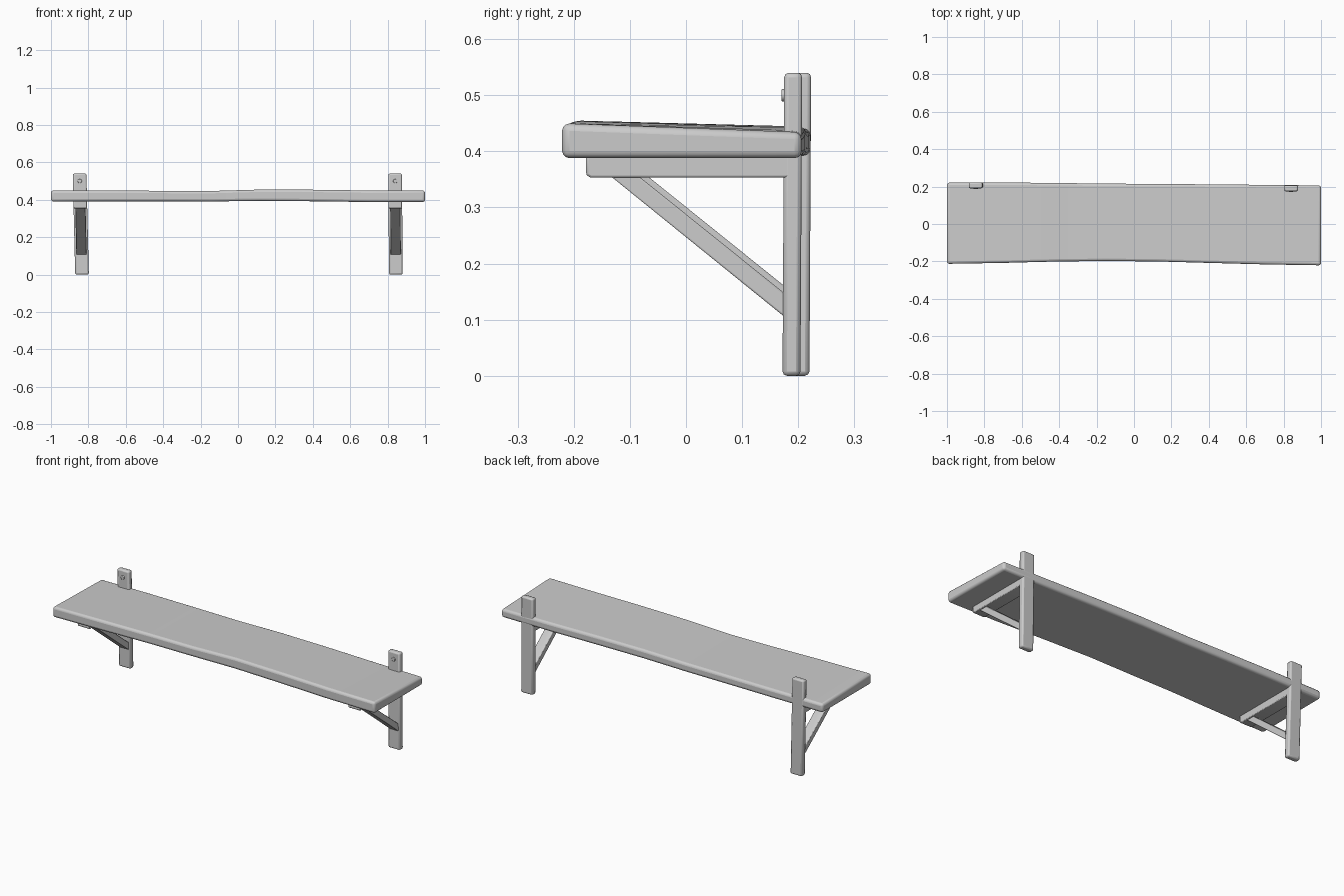
import bpy, bmesh, math

if "Cube" in bpy.data.objects:
    bpy.data.objects.remove(bpy.data.objects["Cube"])


def finish(name, bm, bevel=0.006, segments=2):
    bmesh.ops.recalc_face_normals(bm, faces=bm.faces)
    mesh = bpy.data.meshes.new(name)
    bm.to_mesh(mesh)
    bm.free()
    obj = bpy.data.objects.new(name, mesh)
    bpy.context.collection.objects.link(obj)
    if bevel:
        mod = obj.modifiers.new("Bevel", "BEVEL")
        mod.width, mod.segments = bevel, segments
        mod.limit_method, mod.angle_limit = "ANGLE", math.radians(35)
    bpy.ops.object.select_all(action="DESELECT")
    bpy.context.view_layer.objects.active = obj
    obj.select_set(True)
    bpy.ops.object.shade_smooth_by_angle(angle=math.radians(40))
    return obj


def loft(name, rings, bevel, segments=2):
    """Skin a list of matching closed rings and cap both ends."""
    bm = bmesh.new()
    rows = [[bm.verts.new(p) for p in ring] for ring in rings]
    n = len(rows[0])
    for a, b in zip(rows, rows[1:]):
        for i in range(n):
            j = (i + 1) % n
            bm.faces.new((a[i], a[j], b[j], b[i]))
    bm.faces.new(rows[0])
    bm.faces.new(rows[-1])
    return finish(name, bm, bevel, segments)


def side_profile(name, points, centre, width, bevel):
    """Extrude a y-z outline across x; centre(z) gives the bracket's lean."""
    return loft(name, [[(centre(z) + s * width / 2, y, z) for y, z in points]
                       for s in (-1, 1)], bevel)


# Hand-cut shelf board: x, front y, back y, front top z, back top z, bottom z
stations = [
    (-1.00, -0.213, 0.221, 0.450, 0.440, 0.391),
    (-0.70, -0.208, 0.222, 0.450, 0.441, 0.392),
    (-0.40, -0.200, 0.219, 0.448, 0.441, 0.392),
    (-0.15, -0.198, 0.216, 0.447, 0.440, 0.391),
    (0.12, -0.200, 0.214, 0.455, 0.444, 0.394),
    (0.40, -0.208, 0.212, 0.454, 0.442, 0.392),
    (0.70, -0.216, 0.209, 0.450, 0.437, 0.388),
    (1.00, -0.221, 0.206, 0.450, 0.434, 0.388),
]
loft("shelf_board",
     [[(x, f, b), (x, k, b), (x, k, tb), (x, f, tf)]
      for x, f, k, tf, tb, b in stations], 0.013, 3)

# Two brackets: side name, x at bottom, x at top, depth offset
for side, x0, x1, dy in (("left", -0.834, -0.847, 0.016),
                         ("right", 0.844, 0.840, 0.0)):
    def centre(z, x0=x0, x1=x1):
        return x0 + (x1 - x0) * z / 0.54

    # Wall post
    side_profile(side + "_wall_post",
                 [(0.172 + dy, 0), (0.204 + dy, 0),
                  (0.207 + dy, 0.54), (0.175 + dy, 0.54)],
                 centre, 0.073, 0.008)
    # Horizontal arm under the board
    side_profile(side + "_support_arm",
                 [(-0.178 + dy, 0.358), (-0.170 + dy, 0.353),
                  (0.185 + dy, 0.353), (0.185 + dy, 0.395),
                  (-0.178 + dy, 0.395)],
                 centre, 0.072, 0.004)
    # Diagonal brace
    side_profile(side + "_diagonal_brace",
                 [(-0.147 + dy, 0.366), (0.183 + dy, 0.099),
                  (0.183 + dy, 0.141), (-0.097 + dy, 0.366)],
                 centre, 0.055, 0.003)
    # Screw head on the front of the post
    bm = bmesh.new()
    bmesh.ops.create_cone(bm, cap_ends=True, segments=16, radius1=0.011,
                          radius2=0.011, depth=0.008)
    screw = finish(side + "_screw_head", bm, 0.002)
    screw.rotation_euler = (math.pi / 2, 0, 0)
    screw.location = (centre(0.5), 0.174 + dy, 0.5)
